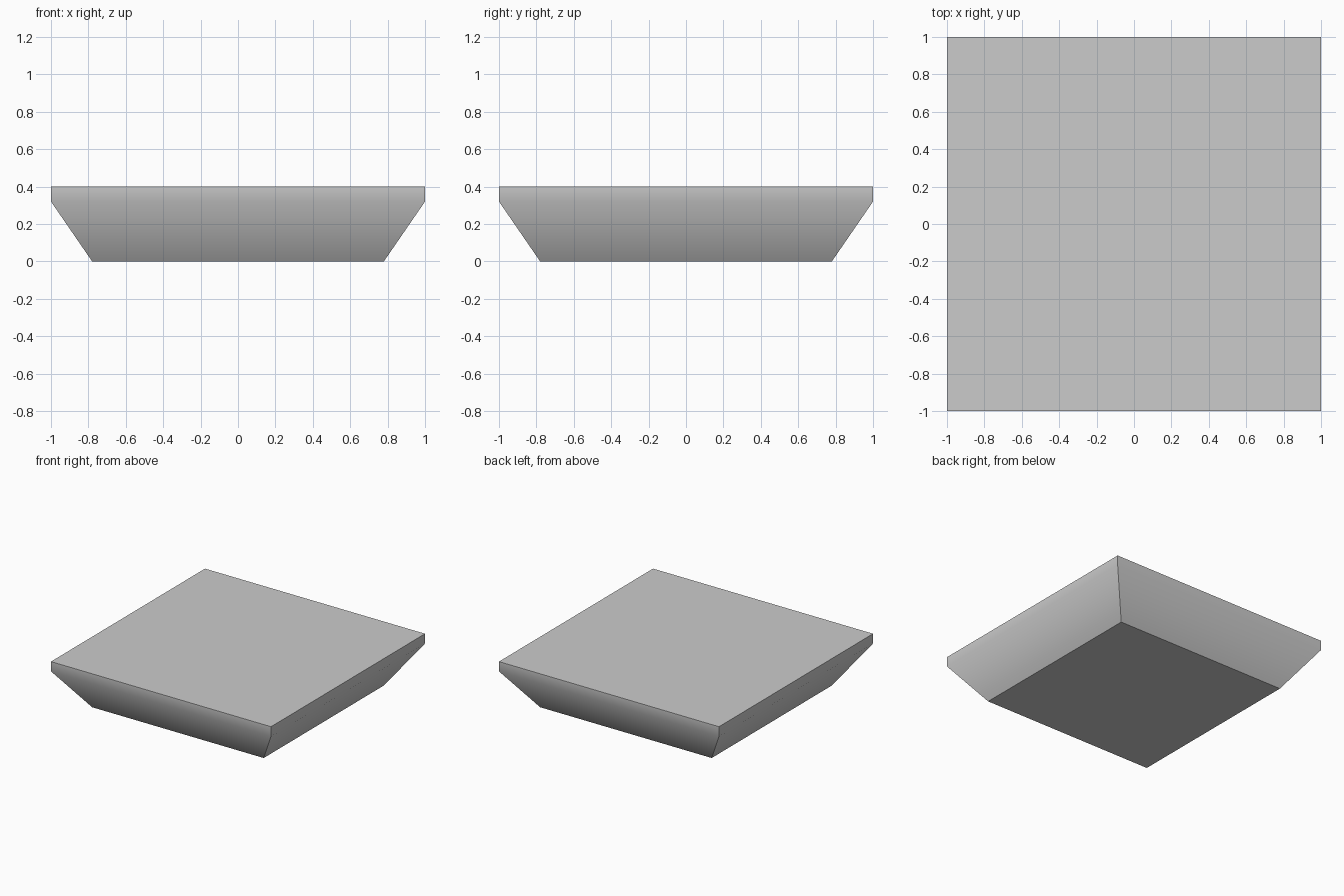
import bpy, bmesh, math

if "Cube" in bpy.data.objects:
    bpy.data.objects.remove(bpy.data.objects["Cube"])

# Square slab: vertical rim above, sides tapering in to a smaller base
bm = bmesh.new()
profile = [(0.78, 0.0), (1.0, 0.32), (1.0, 0.40)]  # half width, height
corners = [(-1, -1), (1, -1), (1, 1), (-1, 1)]
rings = [[bm.verts.new((x * w, y * w, z)) for x, y in corners] for w, z in profile]

# Sides
for low, high in zip(rings, rings[1:]):
    for i in range(4):
        j = (i + 1) % 4
        bm.faces.new((low[i], low[j], high[j], high[i]))

# Flat base and top
bm.faces.new(rings[0][::-1])
bm.faces.new(rings[-1])

mesh = bpy.data.meshes.new("tapered_slab")
bm.to_mesh(mesh)
bm.free()
slab = bpy.data.objects.new("tapered_slab", mesh)
bpy.context.collection.objects.link(slab)

# Soft shading across the rim break, crisp elsewhere
bpy.context.view_layer.objects.active = slab
slab.select_set(True)
bpy.ops.object.shade_smooth_by_angle(angle=math.radians(45))
